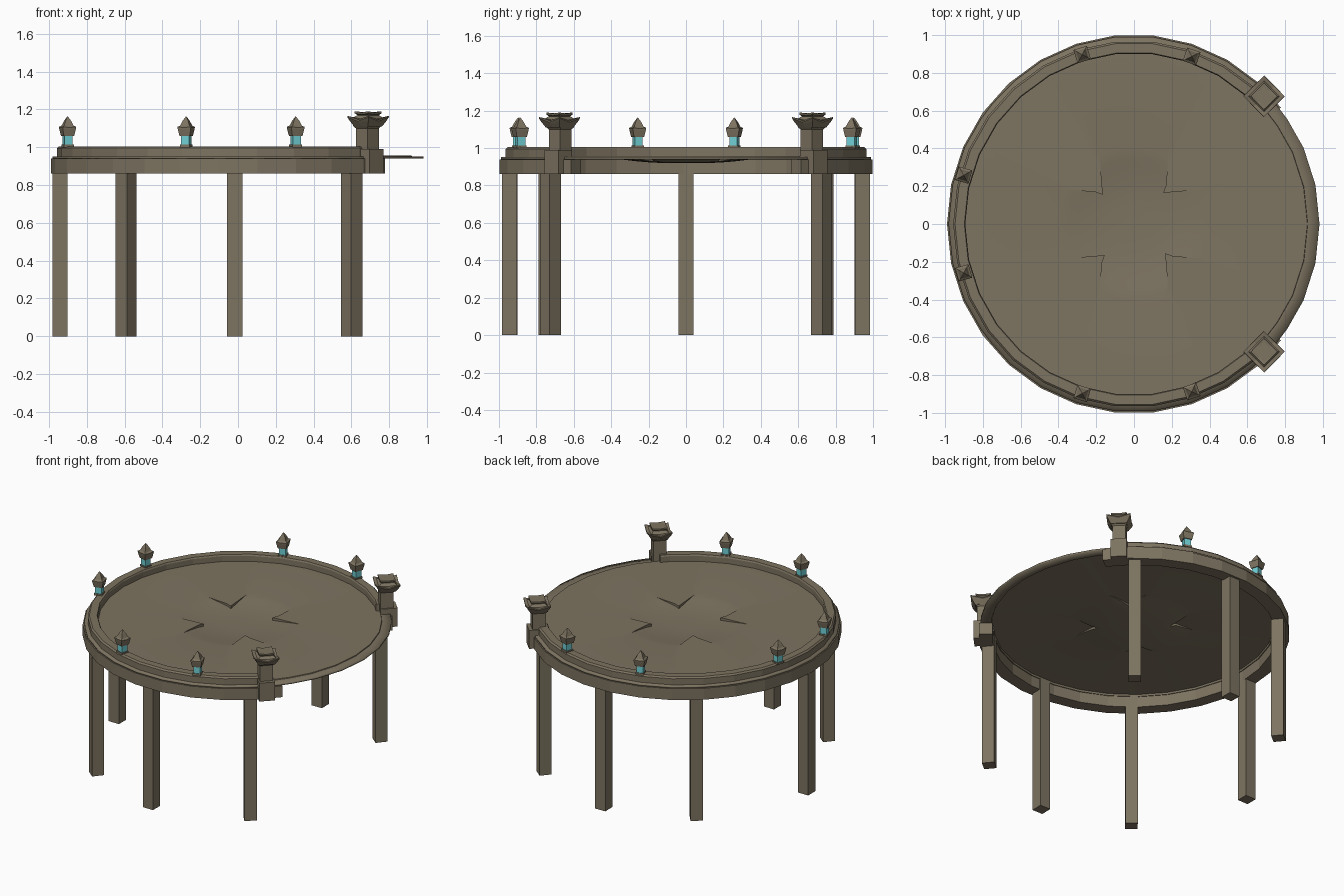
import bpy, bmesh, math
from math import radians, cos, sin, pi, hypot, atan2

if "Cube" in bpy.data.objects:
    bpy.data.objects.remove(bpy.data.objects["Cube"])


def material(name, rgb):
    m = bpy.data.materials.new(name)
    m.diffuse_color = (*rgb, 1)
    m.use_nodes = True
    m.node_tree.nodes["Principled BSDF"].inputs["Base Color"].default_value = m.diffuse_color
    return m


STONE = material("brown_stone", (0.205, 0.172, 0.118))
GLOW = material("cyan_glow", (0.16, 0.62, 0.66))
XS = 0.987  # platform is very slightly narrower in x


def finish(name, bm, mat, loc=(0, 0, 0), rot=0, recalc=True):
    if recalc:
        bmesh.ops.recalc_face_normals(bm, faces=bm.faces)
    me = bpy.data.meshes.new(name)
    bm.to_mesh(me)
    bm.free()
    me.materials.append(mat)
    ob = bpy.data.objects.new(name, me)
    ob.location = loc
    ob.rotation_euler.z = rot
    bpy.context.collection.objects.link(ob)
    return ob


def facet(deg):
    """Radius factor that turns a circle into a 30-sided polygon."""
    return cos(radians(6)) / cos(radians(deg % 12 - 6))


def arc_band(name, profile, start):
    """Sweep an (r, z) profile from start round the back to -start degrees."""
    first = math.ceil((start + 0.01) / 12) * 12
    angles = [start] + list(range(first, 361 - first, 12)) + [360 - start]
    bm = bmesh.new()
    rows = []
    for a in angles:
        t, f = radians(a), facet(a)
        rows.append([bm.verts.new((XS * r * f * cos(t), r * f * sin(t), z)) for r, z in profile])
    n = len(profile)
    for p, q in zip(rows, rows[1:]):
        for i in range(n):
            bm.faces.new((p[i], p[(i + 1) % n], q[(i + 1) % n], q[i]))
    bm.faces.new(rows[0])
    bm.faces.new(rows[-1])
    return finish(name, bm, STONE)


def stack(name, levels, mat, loc, rot):
    """Square rings (z, half side, corner lift) joined into one solid."""
    bm = bmesh.new()
    rows = []
    for z, h, lift in levels:
        ring = []
        for x, y in ((1, 0), (1, 1), (0, 1), (-1, 1), (-1, 0), (-1, -1), (0, -1), (1, -1)):
            ring.append(bm.verts.new((x * h, y * h, z + (lift if x and y else 0))))
        rows.append(ring)
    for p, q in zip(rows, rows[1:]):
        for i in range(8):
            j = (i + 1) % 8
            bm.faces.new((p[i], p[j], q[j], q[i]))
    bm.faces.new(rows[0])
    bm.faces.new(rows[-1])
    return finish(name, bm, mat, loc, rot)


def polar_stack(name, levels, mat, r, deg):
    t = radians(deg)
    return stack(name, levels, mat, (r * cos(t), r * sin(t), 0), t)


# Floor: disc with a sunken four-armed cross in the middle
FLOOR, DIP, R = 0.957, 0.026, 0.4


def sink(r):
    return FLOOR - DIP * max(0, 1 - (r / R) ** 3) ** 1.5


tip = (R * cos(radians(27)), R * sin(radians(27)))
apex = (0.155, 0.165)
outline = []
for k in range(4):
    quarter = [(R * cos(radians(a)), R * sin(radians(a))) for a in range(-27, 28, 3)]
    quarter += [(tip[0] + (apex[0] - tip[0]) * s, tip[1] + (apex[1] - tip[1]) * s)
                for s in (0.25, 0.5, 0.75, 1)]
    quarter += [(apex[1] + (tip[1] - apex[1]) * s, apex[0] + (tip[0] - apex[0]) * s)
                for s in (0.25, 0.5, 0.75)]
    c, s = round(cos(k * pi / 2)), round(sin(k * pi / 2))
    outline += [(c * x - s * y, s * x + c * y) for x, y in quarter]

bm = bmesh.new()
rings = []
for f in (0.15, 0.3, 0.45, 0.6, 0.75, 0.88, 1):
    rings.append([bm.verts.new((x * f, y * f, sink(f * hypot(x, y)))) for x, y in outline])
rings.append([bm.verts.new((x, y, FLOOR)) for x, y in outline])
for r, z in ((0.93, FLOOR), (0.932, FLOOR - 0.005), (0.995, FLOOR - 0.005)):
    ring = []
    for x, y in outline:
        t = atan2(y, x)
        # snap close directions to the polygon corners
        d = math.degrees(t)
        if abs(d - 12 * round(d / 12)) <= 1.6:
            d = 12 * round(d / 12)
        t = radians(d)
        ring.append(bm.verts.new((XS * r * facet(d) * cos(t), r * facet(d) * sin(t), z)))
    rings.append(ring)
centre = bm.verts.new((0, 0, sink(0)))
n = len(outline)
for i in range(n):
    j = (i + 1) % n
    bm.faces.new((centre, rings[0][i], rings[0][j]))
    for p, q in zip(rings, rings[1:]):
        bm.faces.new((p[i], q[i], q[j], p[j]))
bmesh.ops.remove_doubles(bm, verts=bm.verts, dist=1e-5)
floor = finish("floor", bm, STONE, recalc=False)
solid = floor.modifiers.new("thickness", "SOLIDIFY")
solid.thickness = 0.012
solid.offset = -1
bpy.context.view_layer.objects.active = floor
floor.select_set(True)
bpy.ops.object.shade_smooth_by_angle(angle=radians(20))
floor.select_set(False)

# Outer curb and the parapet on top of it, open towards +x
arc_band("curb", [(0.915, 0.86), (1.003, 0.86), (1.003, 0.94), (0.915, 0.94)], 38)
arc_band("parapet", [(0.91, 0.935), (0.97, 0.935), (0.97, 0.995), (0.96, 1.005),
                     (0.91, 1.005), (0.905, 0.995), (0.905, 0.95)], 44)

# Legs
for deg in (50.3, 91, 129, 180, -129, -91, -50.3):
    polar_stack("leg", [(0, 0.04, 0), (0.94, 0.04, 0)], STONE, 0.942, deg)

# Gate pillars with upturned roofs
for deg in (44.5, -44.5):
    polar_stack("pillar_base", [(0.86, 0.052, 0), (0.99, 0.052, 0)], STONE, 0.975, deg)
    polar_stack("pillar", [(0.95, 0.043, 0), (1.10, 0.043, 0), (1.115, 0.055, 0)],
                STONE, 0.96, deg)
    polar_stack("pillar_roof", [(1.11, 0.052, 0), (1.13, 0.07, 0.012), (1.138, 0.078, 0.022),
                                (1.146, 0.077, 0.02), (1.15, 0.058, 0.006), (1.168, 0.042, 0)],
                STONE, 0.965, deg)
    polar_stack("pillar_cap", [(1.155, 0.038, 0), (1.17, 0.04, 0), (1.175, 0.05, 0.004),
                               (1.184, 0.05, 0.006), (1.186, 0.035, 0)], STONE, 0.965, deg)

# Small lanterns along the parapet
for deg in (71, 107, 164, -164, -107, -71):
    polar_stack("lantern_foot", [(1.0, 0.027, 0), (1.014, 0.027, 0)], STONE, 0.938, deg)
    polar_stack("lantern_glow", [(1.012, 0.022, 0), (1.064, 0.022, 0)], GLOW, 0.938, deg)
    polar_stack("lantern_roof", [(1.06, 0.028, 0), (1.068, 0.03, 0), (1.095, 0.036, 0.003),
                                 (1.104, 0.037, 0.004), (1.114, 0.026, 0), (1.14, 0.015, 0),
                                 (1.163, 0.001, 0)], STONE, 0.938, deg)
